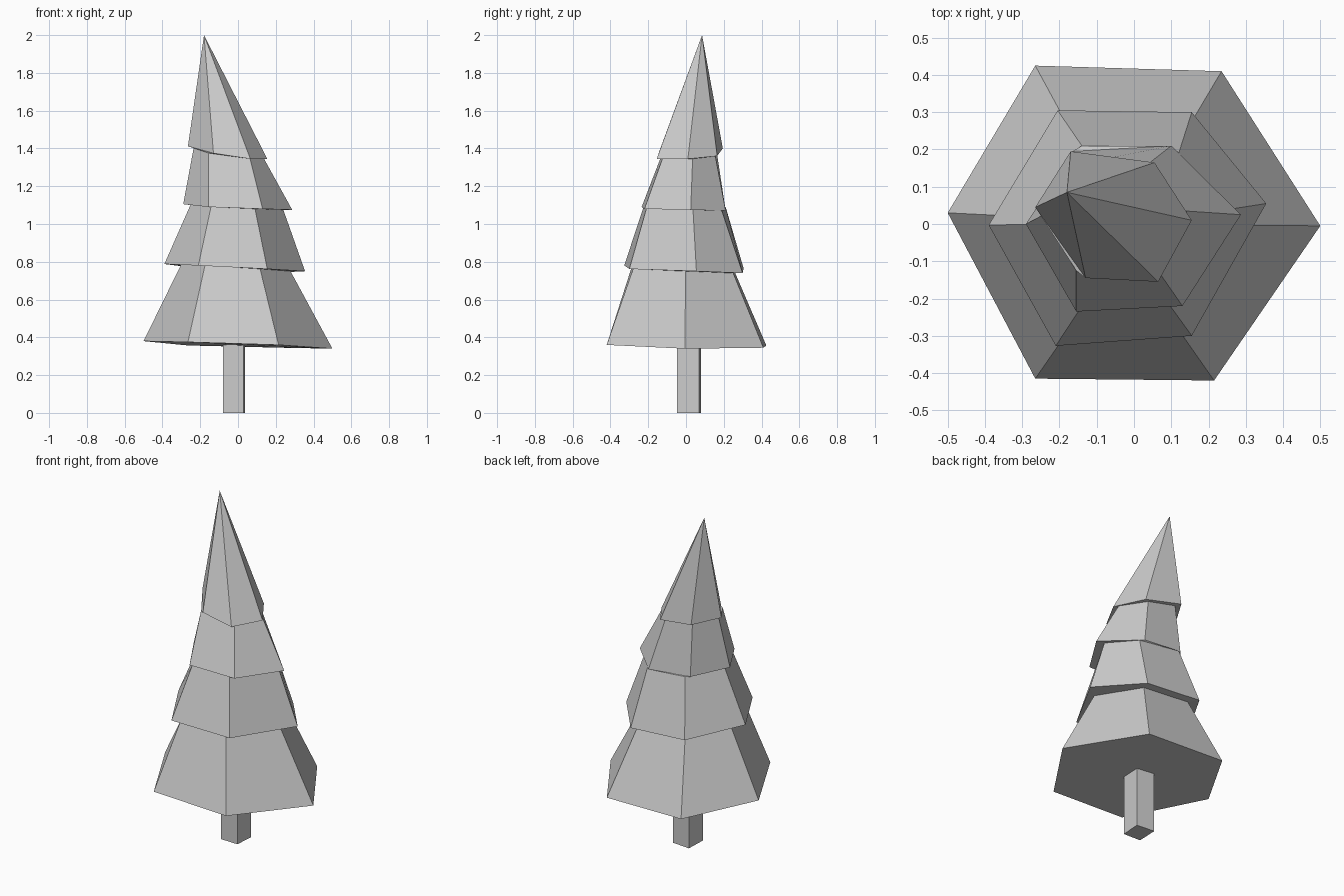
import bpy, bmesh

if "Cube" in bpy.data.objects:
    bpy.data.objects.remove(bpy.data.objects["Cube"])


def make_object(name, bm):
    bmesh.ops.recalc_face_normals(bm, faces=bm.faces)
    mesh = bpy.data.meshes.new(name)
    bm.to_mesh(mesh)
    bm.free()
    obj = bpy.data.objects.new(name, mesh)
    bpy.context.collection.objects.link(obj)
    return obj


def bridge(bm, a, b):
    n = len(a)
    for i in range(n):
        j = (i + 1) % n
        bm.faces.new((a[i], a[j], b[j], b[i]))


# Hand-shaped hexagonal skirt rims, counter-clockwise from the right corner
rims = [
    [(.50, -.005, .34), (.235, .41, .345), (-.265, .425, .357),
     (-.50, .03, .38), (-.265, -.415, .375), (.215, -.42, .36)],
    [(.355, .055, .75), (.155, .30, .74), (-.205, .305, .765),
     (-.39, -.003, .788), (-.21, -.327, .78), (.155, -.30, .762)],
    [(.287, .025, 1.075), (.10, .21, 1.07), (-.165, .195, 1.09),
     (-.29, 0, 1.105), (-.155, -.235, 1.09), (.13, -.22, 1.08)],
    [(.155, .01, 1.345), (.055, .165, 1.36), (-.17, .195, 1.40),
     (-.265, .045, 1.412), (-.13, -.145, 1.375), (.065, -.155, 1.345)],
]
# Narrow necks where each skirt meets the underside of the next
necks = [
    [(.278, -.003), (.14, .25), (-.17, .25), (-.30, .02), (-.175, -.285), (.117, -.28)],
    [(.24, .037), (.12, .19), (-.14, .21), (-.25, 0), (-.143, -.225), (.09, -.21)],
    [(.138, .035), (.03, .155), (-.155, .16), (-.233, .03), (-.155, -.125), (.064, -.125)],
]
apex = (-.18, .085, 2.0)

# Foliage: rim, neck, rim, neck ... apex
bm = bmesh.new()
previous = None
for k, rim in enumerate(rims):
    ring = [bm.verts.new(p) for p in rim]
    if previous:
        bridge(bm, previous, ring)
    else:
        bm.faces.new(ring[::-1])
    if k < len(necks):
        neck = [bm.verts.new((x, y, rims[k + 1][i][2]))
                for i, (x, y) in enumerate(necks[k])]
        bridge(bm, ring, neck)
        previous = neck
    else:
        tip = bm.verts.new(apex)
        for i in range(6):
            bm.faces.new((ring[i], ring[(i + 1) % 6], tip))
make_object("foliage", bm)

# Trunk: slightly skewed square post
bm = bmesh.new()
section = [(-.08, -.045), (.03, -.048), (.038, .07), (-.075, .08)]
low = [bm.verts.new((x, y, 0)) for x, y in section]
high = [bm.verts.new((x, y, .37)) for x, y in section]
bridge(bm, low, high)
bm.faces.new(low[::-1])
bm.faces.new(high)
make_object("trunk", bm)
